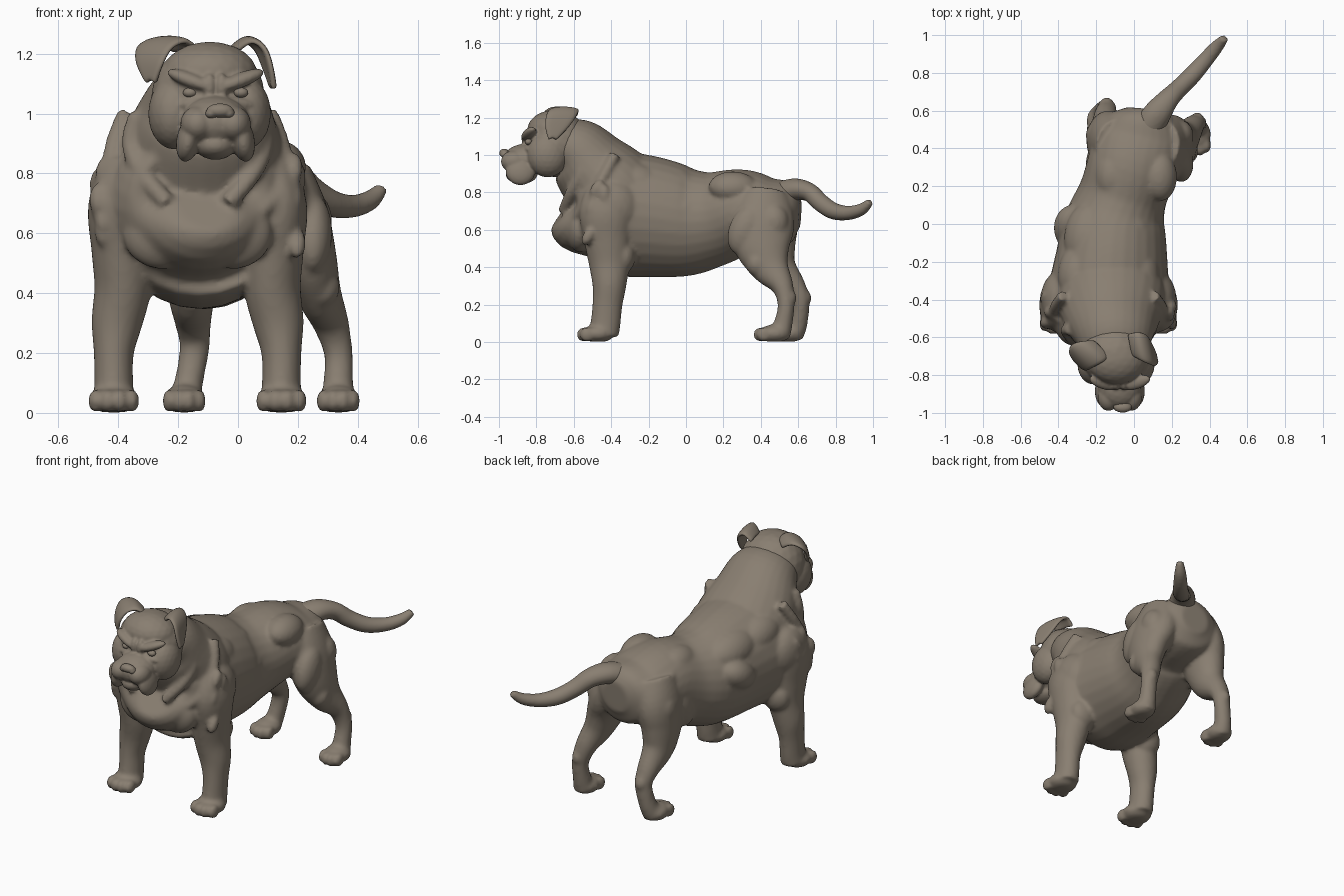
import bpy, bmesh, math, random
from mathutils import Vector, Matrix, Euler

random.seed(4)
cube = bpy.data.objects.get("Cube")
if cube:
    bpy.data.objects.remove(cube, do_unlink=True)

coat = bpy.data.materials.new("taupe_coat")
coat.use_nodes = True
colour = (0.25, 0.21, 0.165, 1)
coat.diffuse_color = colour
shader = next(n for n in coat.node_tree.nodes if n.type == 'BSDF_PRINCIPLED')
shader.inputs["Base Color"].default_value = colour
shader.inputs["Roughness"].default_value = 0.8

FORE_X = -0.135   # mid line of chest and forelegs
FACE_X = -0.075   # mid line of the face


def resample(rows, steps=5):
    """Catmull-Rom interpolation through rows of numbers."""
    out = []
    for i in range(len(rows) - 1):
        a, b, c, d = (rows[max(0, min(len(rows) - 1, i + k))] for k in (-1, 0, 1, 2))
        for k in range(steps):
            t = k / steps
            out.append([0.5 * (2 * q + (r - p) * t + (2 * p - 5 * q + 4 * r - s) * t * t
                               + (3 * q - p - 3 * r + s) * t ** 3)
                        for p, q, r, s in zip(a, b, c, d)])
    return out + [list(rows[-1])]


def loft(bm, rows, sides=28):
    """Closed tube; each row is x, y, z, half width, half depth."""
    rows = resample(rows)
    centres = [Vector(r[:3]) for r in rows]
    rings = []
    for i, row in enumerate(rows):
        t = (centres[min(i + 1, len(rows) - 1)] - centres[max(i - 1, 0)]).normalized()
        u = (Vector((1, 0, 0)) - t * t.x).normalized()
        v = t.cross(u)
        rings.append([bm.verts.new(centres[i] + u * row[3] * math.cos(a) + v * row[4] * math.sin(a))
                      for a in (math.tau * k / sides for k in range(sides))])
    faces = [bm.faces.new(rings[0]), bm.faces.new(rings[-1])]
    for p, q in zip(rings, rings[1:]):
        for k in range(sides):
            n = (k + 1) % sides
            faces.append(bm.faces.new((p[k], p[n], q[n], q[k])))
    bmesh.ops.recalc_face_normals(bm, faces=faces)


def blob(bm, centre, radii, turn=(0, 0, 0)):
    m = Matrix.LocRotScale(Vector(centre), Euler(turn), Vector(radii))
    bmesh.ops.create_icosphere(bm, subdivisions=3, radius=1, matrix=m)


def finish(name, bm, voxel=0, smooth=5):
    mesh = bpy.data.meshes.new(name)
    bm.to_mesh(mesh)
    bm.free()
    mesh.materials.append(coat)
    for p in mesh.polygons:
        p.use_smooth = True
    ob = bpy.data.objects.new(name, mesh)
    bpy.context.collection.objects.link(ob)
    if voxel:
        r = ob.modifiers.new("fuse", 'REMESH')
        r.mode, r.voxel_size, r.use_smooth_shade = 'VOXEL', voxel, True
        s = ob.modifiers.new("soften", 'SMOOTH')
        s.factor, s.iterations = 0.5, smooth
    return ob


def paw(bm, x, y, w):
    blob(bm, (x, y, 0.045), (w, 0.085, 0.05))
    for k in (-1.5, -0.5, 0.5, 1.5):
        blob(bm, (x + k * w * 0.47, y - 0.085 + abs(k) * 0.018, 0.04), (w * 0.3, 0.04, 0.04))


# Torso and neck
body = bmesh.new()
loft(body, [(-.11, -.65, .70, .10, .09), (-.115, -.61, .68, .22, .20), (-.13, -.5, .70, .31, .29),
            (-.13, -.35, .685, .32, .33), (-.12, -.2, .67, .30, .325), (-.1, 0, .645, .27, .295),
            (-.06, .15, .66, .235, .255), (-.01, .3, .70, .24, .225), (.03, .45, .69, .24, .19),
            (.045, .56, .70, .18, .16), (.05, .61, .70, .09, .09)])
loft(body, [(-.12, -.30, .70, .28, .26), (-.12, -.40, .82, .29, .25), (-.115, -.50, .93, .255, .215),
            (-.105, -.58, 1.02, .215, .18), (-.1, -.66, 1.06, .18, .14)])

# Forelegs, shoulder muscles and neck folds
for s in (-1, 1):
    def fx(d):
        return FORE_X + s * d
    leg = [(.25, -.42, .84, .06, .10), (.27, -.43, .70, .095, .14), (.255, -.42, .55, .10, .125),
           (.25, -.41, .42, .095, .11), (.27, -.41, .30, .085, .09), (.28, -.42, .20, .067, .08),
           (.28, -.43, .10, .065, .08), (.28, -.44, .04, .07, .08)]
    loft(body, [(fx(r[0]), *r[1:]) for r in leg])
    paw(body, fx(.28), -.47, .085)
    blob(body, (fx(.26), -.40, .72), (.10, .15, .15))
    blob(body, (fx(.24), -.33, .46), (.085, .06, .09))
    blob(body, (fx(.12), -.57, .60), (.13, .07, .12))
    blob(body, (fx(.16), -.25, .85), (.11, .16, .10), (-.3, s * .6, 0))
    blob(body, (fx(.13), -.06, .83), (.11, .17, .09), (-.2, s * .6, 0))
    blob(body, (fx(.19), -.02, .70), (.10, .13, .09), (.5, 0, 0))
    loft(body, [(fx(d), y, z, .03, .03) for d, y, z in
                ((.20, -.56, 1.0), (.225, -.565, .90), (.185, -.615, .80), (.10, -.655, .70))], 12)
    loft(body, [(fx(d), y, z, .03, .03) for d, y, z in
                ((.24, -.38, 1.0), (.285, -.45, .87), (.27, -.53, .74), (.17, -.6, .64))], 12)
    # Tufts on the shoulder
    for k in range(9):
        blob(body, (fx(random.uniform(.31, .335)), random.uniform(-.54, -.36), random.uniform(.55, .82)),
             (.03, .03, .055), (random.uniform(-.7, .1), 0, 0))

# Hind legs with hips and thigh muscles
hind = {
    "left": [(.13, .42, .78, .12, .14), (.19, .41, .65, .115, .17), (.235, .41, .52, .095, .155),
             (.27, .45, .40, .075, .105), (.31, .515, .30, .06, .06), (.335, .535, .2, .048, .045),
             (.335, .52, .1, .05, .05), (.335, .5, .04, .06, .06)],
    "right": [(-.08, .42, .78, .13, .14), (-.13, .44, .65, .12, .16), (-.15, .45, .52, .10, .14),
              (-.155, .49, .40, .08, .105), (-.15, .58, .3, .06, .06), (-.145, .615, .22, .05, .045),
              (-.165, .60, .1, .048, .05), (-.18, .57, .04, .06, .06)]}
for side, rows in hind.items():
    s = 1 if side == "left" else -1
    loft(body, rows)
    foot, hock, knee, thigh = rows[-1], rows[-3], rows[3], rows[1]
    paw(body, foot[0], foot[1] - .025, .072)
    blob(body, (hock[0], hock[1] + .025, .235), (.035, .03, .045))
    blob(body, (knee[0] + s * .01, knee[1] - .07, .42), (.06, .06, .07))
    blob(body, (thigh[0] + s * .06, .32, .60), (.065, .09, .14), (-.4, 0, 0))
    blob(body, (thigh[0] + s * .055, .47, .64), (.07, .08, .10))
    blob(body, (.01 + s * .13, .25, .83), (.09, .13, .08), (0, s * .5, 0))
for v in body.verts:
    v.co.z = max(v.co.z, 0.002)
finish("body", body, 0.0115, 5)

# Tail
tail = bmesh.new()
loft(tail, [(.06, .48, .78, .08, .07), (.12, .58, .815, .075, .06), (.18, .66, .80, .058, .05),
            (.24, .72, .745, .05, .048), (.31, .79, .70, .048, .045), (.38, .87, .69, .042, .038),
            (.44, .94, .71, .035, .032), (.48, .985, .75, .022, .02)], 20)
finish("tail", tail, 0.009, 4)

# Head: skull, cheeks, muzzle, jowls, brows
head = bmesh.new()
blob(head, (-.1, -.69, 1.06), (.19, .17, .18))
blob(head, (-.095, -.71, 1.13), (.16, .14, .11))
blob(head, (FACE_X, -.86, .97), (.115, .12, .09))
blob(head, (FACE_X, -.88, .895), (.07, .085, .05))
for s in (-1, 1):
    blob(head, (-.095 + s * .12, -.74, 1.0), (.085, .11, .12))
    blob(head, (FACE_X + s * .06, -.915, .965), (.058, .075, .06))
    blob(head, (FACE_X + s * .09, -.885, .915), (.04, .08, .078), (0, s * -.2, 0))
    blob(head, (FACE_X + s * .085, -.84, 1.112), (.085, .035, .025), (0, s * -.35, s * .3))
    blob(head, (FACE_X + s * .08, -.83, 1.035), (.06, .035, .02), (0, s * .2, s * .3))
    blob(head, (FACE_X + s * .02, -.855, 1.09), (.022, .025, .045))
finish("head", head, 0.0075, 3)

# Nose and eyes
nose = bmesh.new()
blob(nose, (FACE_X + .015, -.972, 1.01), (.045, .027, .024))
for s in (-1, 1):
    blob(nose, (FACE_X + .015 + s * .03, -.965, 1.0), (.02, .027, .018))
finish("nose", nose, 0.005, 3)
for side, s in (("right", -1), ("left", 1)):
    eye = bmesh.new()
    blob(eye, (FACE_X + s * .085, -.842, 1.07), (.024, .02, .017))
    finish(side + "_eye", eye)


# Folded ears: strips swept over the fold, thickened
def ear(name, path, across):
    bm = bmesh.new()
    across = Vector(across).normalized()
    rows = []
    for x, y, z, w in resample(path, 3):
        rows.append([bm.verts.new(Vector((x, y, z)) + across * w * k - Vector((0, 0, .012 * k * k)))
                     for k in (-1, -.5, 0, .5, 1)])
    for p, q in zip(rows, rows[1:]):
        for k in range(4):
            bm.faces.new((p[k], p[k + 1], q[k + 1], q[k]))
    ob = finish(name, bm)
    thick = ob.modifiers.new("thickness", 'SOLIDIFY')
    thick.thickness, thick.offset = 0.02, 0
    ob.modifiers.new("round", 'SUBSURF').levels = 1


ear("right_ear", [(-.17, -.66, 1.215, .06), (-.22, -.675, 1.252, .08), (-.275, -.70, 1.235, .085),
                  (-.295, -.73, 1.18, .065), (-.29, -.745, 1.11, .02)], (.7, -.7, 0))
ear("left_ear", [(-.02, -.64, 1.215, .06), (.03, -.65, 1.252, .08), (.075, -.665, 1.225, .085),
                 (.10, -.69, 1.16, .065), (.118, -.715, 1.09, .02)], (.2, -1, 0))
